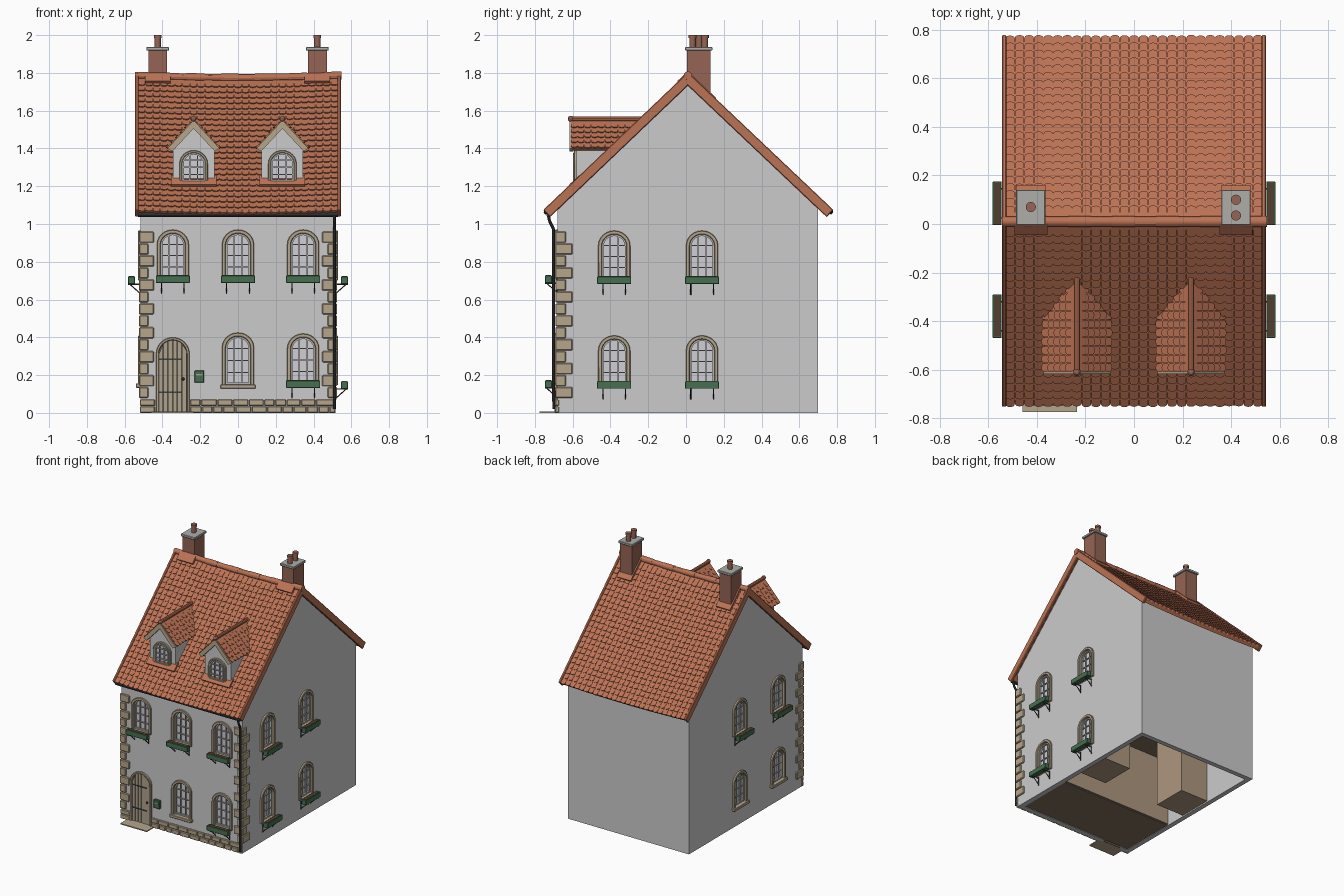
import bpy, bmesh, math, random
from mathutils import Matrix, Vector as V

if "Cube" in bpy.data.objects:
    bpy.data.objects.remove(bpy.data.objects["Cube"])
random.seed(4)

ORANGE, BRICK, STONE = (.50, .17, .09), (.30, .13, .09), (.46, .38, .26)
GREEN, IRON, WOOD = (.06, .16, .08), (.05, .05, .05), (.42, .36, .27)
PANE, WHITE, GREY, BROWN = (.62, .62, .66), (.45, .45, .43), (.42, .42, .40), (.42, .31, .21)
I = Matrix()
parts = {}

def part(name, color=None, smooth=False, bevel=0):
    if name not in parts:
        parts[name] = (bmesh.new(), color, smooth, bevel)
    return parts[name][0]

def loft(bm, a, b, m=I):
    va, vb = [[bm.verts.new(m @ V(p)) for p in loop] for loop in (a, b)]
    n = len(va)
    bm.faces.new(va[::-1])
    bm.faces.new(vb)
    for i in range(n):
        j = (i + 1) % n
        bm.faces.new((va[i], va[j], vb[j], vb[i]))

def prism(bm, pts, y0, y1, m=I):
    loft(bm, [(u, y0, v) for u, v in pts], [(u, y1, v) for u, v in pts], m)

def box(bm, x0, x1, y0, y1, z0, z1, m=I):
    prism(bm, [(x0, z0), (x1, z0), (x1, z1), (x0, z1)], y0, y1, m)

def ring(bm, outer, inner, y0, y1, m=I):
    loops = [[bm.verts.new(m @ V((u, y, v))) for u, v in pts]
             for pts, y in ((outer, y0), (inner, y0), (inner, y1), (outer, y1))]
    n = len(outer)
    for k in range(4):
        a, b = loops[k], loops[(k + 1) % 4]
        for i in range(n):
            j = (i + 1) % n
            bm.faces.new((a[i], a[j], b[j], b[i]))

def rod(bm, p, q, r, m=I, seg=10):
    p, q = m @ V(p), m @ V(q)
    d = q - p
    mat = Matrix.Translation((p + q) / 2) @ d.to_track_quat('Z', 'Y').to_matrix().to_4x4()
    bmesh.ops.create_cone(bm, cap_ends=True, segments=seg, radius1=r, radius2=r, depth=d.length, matrix=mat)

def arch(w, v0, h, rise, n=12):
    arc = [(w / 2 * math.cos(math.pi * i / n), h - rise + rise * math.sin(math.pi * i / n)) for i in range(n + 1)]
    return [(-w / 2, v0), (w / 2, v0)] + arc

def place(x, y, z, deg=0):
    return Matrix.Translation((x, y, z)) @ Matrix.Rotation(math.radians(deg), 4, 'Z')

def frame(o, u, s):
    u, s = V(u).normalized(), V(s).normalized()
    n = u.cross(s)
    if n.z < 0:
        n = -n
    m = Matrix((u, s, n)).transposed().to_4x4()
    m.translation = o
    return m

W, YF, YB, YR = .515, -.68, .70, .01
cut = bmesh.new()

# arched windows: stone surround, sash, glazing bars, pane, then box or sill
def window(m, w=.17, h=.255, flowers=False, sill=False, hole=True):
    t, back = (.02, 0) if hole else (.014, -.022)
    wi, hi = w - 2 * t, h - t
    rise = wi * .47
    inner = arch(wi, 0, hi, rise)
    ring(part('window_surrounds', STONE, False, .003), arch(w, -.008, h, w * .47), inner, -.014, .02, m)
    ring(part('window_sashes', WHITE), inner, arch(wi - .018, .01, hi - .009, rise - .009), back + .004, back + .022, m)
    prism(part('window_panes', PANE), inner, back + .018, back + .026, m)
    bars = part('window_bars', WHITE)
    for u in (-wi / 6, wi / 6):
        top = hi - rise + rise * math.sqrt(1 - (2 * u / wi) ** 2)
        box(bars, u - .003, u + .003, back + .008, back + .02, 0, top, m)
    for k in (1, 2, 3):
        box(bars, -wi / 2, wi / 2, back + .009, back + .02, hi * k / 4 - .003, hi * k / 4 + .003, m)
    if hole:
        prism(cut, arch(wi + .006, -.003, hi + .003, rise + .003), -.03, .06, m)
    if flowers:
        box(part('flower_boxes', GREEN, False, .002), -.09, .09, -.067, -.03, -.027, .012, m)
        box(part('flower_box_soil', (.08, .05, .03)), -.084, .084, -.062, -.035, 0, .014, m)
        for u in (-.06, .06):
            iron = part('flower_box_brackets', IRON)
            rod(iron, (u, -.06, -.027), (u, 0, -.08), .003, m, 6)
            rod(iron, (u, -.004, -.02), (u, -.004, -.085), .003, m, 6)
            rod(iron, (u, -.067, -.029), (u, 0, -.029), .003, m, 6)
    if sill:
        box(part('window_sills', STONE, False, .003), -.093, .093, -.026, .01, -.022, 0, m)

for x in (-.345, 0, .345):
    window(place(x, YF, .715), flowers=True)
window(place(0, YF, .15), h=.275, sill=True)
window(place(.345, YF, .16), h=.26, flowers=True)
for y in (-.38, .085):
    for side in (1, -1):
        window(place(side * W, y, .71, 90 * side), flowers=True)
        window(place(side * W, y, .155, 90 * side), flowers=side > 0, sill=side < 0)

# plank door in a stone arch, with straps, knob and step
md = place(-.345, YF, 0)
door = arch(.148, 0, .385, .074)
ring(part('door_surround', STONE, False, .003), arch(.178, -.0, .40, .088), door, -.016, .02, md)
prism(cut, arch(.152, -.02, .388, .076), -.03, .06, md)
for i in range(6):
    u0, u1 = -.074 + i * .0247, -.074 + (i + 1) * .0247 - .003
    z0, z1 = [.311 + .074 * math.sqrt(max(0, 1 - (u / .074) ** 2)) for u in (u0, u1)]
    prism(part('door_planks', WOOD), [(u0, 0), (u1, 0), (u1, z1), (u0, z0)], -.004, .02, md)
prism(part('door_backing', (.2, .16, .11)), door, .005, .025, md)
for z in (.11, .285):
    box(part('door_straps', IRON), -.074, .05, -.008, 0, z - .004, z + .004, md)
bmesh.ops.create_uvsphere(part('door_knob', IRON, True), u_segments=10, v_segments=6, radius=.008,
                          matrix=md @ Matrix.Translation((.055, -.012, .18)))
box(part('door_step', STONE), -.46, -.235, -.775, YF + .01, 0, .008)
box(part('mailbox', GREEN, False, .003), -.23, -.18, YF - .02, YF, .16, .225)
box(part('mailbox_flap', WOOD), -.222, -.188, YF - .023, YF, .198, .206)

# corner quoins and plinth stones
quoin = part('corner_quoins', STONE, False, .005)
for i in range(14):
    z, long = .078 + i * .0633, i % 2
    for s in (1, -1):
        a, b = s * (W + .01), s * (.445 if long else .475)
        box(quoin, min(a, b), max(a, b), YF - .012, -.635 if long else -.60, z, z + .059)
plinth = part('plinth_stones', STONE, False, .004)
for x0, x1 in ((-.52, -.436), (-.254, .52)):
    for r in range(2):
        x = x0
        while x < x1 - .01:
            w = random.uniform(.05, .09)
            e = x1 if x + w > x1 - .03 else x + w
            box(plinth, x, e - .004, YF - .013, YF + .01, r * .037, r * .037 + .034)
            x = e

# roof: slabs, rounded tiles, verges, ridge
def tiles(bm, m, u0, u1, length, tw, row):
    n = round((u1 - u0) / tw)
    tw = (u1 - u0) / n
    for r in range(int(length / row)):
        s1 = length + .008 - r * row
        s0 = max(0, s1 - row * 1.35)
        for i in range(n):
            c, hw, jig = u0 + (i + .5) * tw, tw * .48, random.uniform(-.002, .002)
            pts = [(c - hw, s0), (c + hw, s0)]
            pts += [(c + hw * math.cos(math.pi * k / 6), s1 - .012 + jig + .012 * math.sin(math.pi * k / 6)) for k in range(7)]
            loft(bm, [(u, s, -.004) for u, s in pts],
                 [(u, s, .001 + .009 * (s - s0) / (s1 - s0)) for u, s in pts], m)

slopes = []
for name, ye in (('front', -.74), ('back', .765)):
    m = frame((0, YR, 1.785), (1, 0, 0), (0, ye - YR, -.715))
    L = math.hypot(ye - YR, .715)
    slopes.append(m)
    slab = part(name + '_roof_slab', ORANGE)
    box(slab, -.53, .53, 0, L, -.028, 0, m)
    long = [e for e in slab.edges if abs(e.verts[0].co.x - e.verts[1].co.x) > .9]
    bmesh.ops.subdivide_edges(slab, edges=long, cuts=9, use_grid_fill=True)
    tiles(part(name + '_roof_tiles', ORANGE), m, -.53, .53, L, .039, .042)
    for s in (1, -1):
        box(part('verge_boards', ORANGE, False, .004), s * .535 - .009, s * .535 + .009, 0, L + .008, -.038, .014, m)
ridge = part('ridge_tiles', ORANGE, True)
for i in range(12):
    x = -.544 + i * .0907
    rod(ridge, (x, YR, 1.786), (x + .094, YR, 1.786), .02 + .002 * (i % 2), seg=12)
for n in ('front_roof_slab', 'back_roof_slab', 'front_roof_tiles', 'back_roof_tiles', 'ridge_tiles'):
    for v in parts[n][0].verts:
        v.co.z -= .012 * max(0, 1 - (v.co.x / .54) ** 2)

# dormers
for x in (-.235, .235):
    m = place(x, -.58, 0)
    prism(part('dormer_walls'), [(-.11, 1.19), (.11, 1.19), (.11, 1.41), (0, 1.53), (-.11, 1.41)], 0, .31, m)
    window(place(x, -.58, 1.225), w=.15, h=.165, hole=False, sill=False)
    box(part('dormer_sills', STONE, False, .002), -.085, .085, -.022, .01, 1.208, 1.222, m)
    chevron = [(-.138, 1.40), (0, 1.55), (.138, 1.40), (.112, 1.385), (0, 1.505), (-.112, 1.385)]
    prism(part('dormer_bargeboards', STONE), chevron, -.038, -.018, m)
    for s in (1, -1):
        f = frame((x, -.61, 1.552), (0, 1, 0), (s * .133, 0, -.147))
        box(part('dormer_roof_slabs', ORANGE), 0, .385, 0, .198, -.024, 0, f)
        tiles(part('dormer_roof_tiles', ORANGE), f, 0, .36, .198, .036, .036)
    rod(part('dormer_ridges', ORANGE, True), (0, -.038, 1.555), (0, .36, 1.555), .013, m)
    bmesh.ops.create_uvsphere(part('dormer_finials', BRICK, True), u_segments=10, v_segments=6, radius=.016,
                              matrix=m @ Matrix.Translation((0, -.03, 1.557)))
    box(part('roof_flashing', ORANGE), x - .12, x + .12, .78, .85, 0, .016, slopes[0])

# chimneys
for s, pots in ((-1, (.07,)), (1, (.035, .10))):
    cx = .425 * s if s < 0 else .42
    stack = part('chimney_stacks', BRICK)
    box(stack, cx - .05, cx + .05, .005, .13, 1.6, 1.925)
    box(part('chimney_caps', GREY, False, .003), cx - .06, cx + .06, -.005, .14, 1.918, 1.937)
    box(part('roof_flashing', ORANGE), cx - .068, cx + .068, 0, .06, 0, .018, slopes[0])
    box(part('roof_flashing', ORANGE), cx - .06, cx + .06, 0, .19, 0, .018, slopes[1])
    for y in pots:
        rod(part('chimney_pots', BRICK, True), (cx, y, 1.93), (cx, y, 1.995), .017, seg=14)
        rod(part('chimney_pots', BRICK, True), (cx, y, 1.984), (cx, y, 2.0), .021, seg=14)

# gutter and downpipe
pipe = part('gutter_and_downpipe', IRON, True)
rod(pipe, (-.53, -.728, 1.05), (.53, -.728, 1.05), .012)
path = [(.51, -.73, 1.05), (.51, -.722, 1.015), (.51, -.702, .975), (.51, -.70, .02)]
for a, b in zip(path, path[1:]):
    rod(pipe, a, b, .008)

# interior: floors, cross wall and chimney breasts
inside = part('interior_floors', (.22, .16, .11))
box(inside, -.48, .48, -.645, .665, .52, .54)
box(inside, -.48, .48, -.645, .665, 1.06, 1.075)
box(inside, -.48, .48, -.645, -.20, .004, .016)
inner_wall = part('interior_walls', BROWN)
box(inner_wall, -.48, .48, -.22, -.19, .01, 1.065)
for s in (1, -1):
    a, b = sorted((s * .48, s * .24))
    box(inner_wall, a, b, -.03, .24, .01, 1.06)

# walls: hollow gabled shell, open below, with window and door openings
def gable(y0, y1, z0, drop):
    e = [1.785 - drop - (YR - y0) * .953, 1.785 - drop - (y1 - YR) * .947]
    return [(y0, z0), (y1, z0), (y1, e[1]), (YR, 1.785 - drop), (y0, e[0])]
walls = part('house_walls')
g = gable(YF, YB, 0, .03)
loft(walls, [(-W, y, z) for y, z in g], [(W, y, z) for y, z in g])
hollow = bmesh.new()
g = gable(YF + .037, YB - .037, -.1, .07)
loft(hollow, [(-W + .037, y, z) for y, z in g], [(W - .037, y, z) for y, z in g])

def emit(name, bm):
    bmesh.ops.recalc_face_normals(bm, faces=bm.faces)
    me = bpy.data.meshes.new(name)
    bm.to_mesh(me)
    bm.free()
    ob = bpy.data.objects.new(name, me)
    bpy.context.collection.objects.link(ob)
    return ob

mats = {}
for name, (bm, color, smooth, bevel) in parts.items():
    ob = emit(name, bm)
    bpy.ops.object.select_all(action='DESELECT')
    bpy.context.view_layer.objects.active = ob
    ob.select_set(True)
    if color:
        if color not in mats:
            mats[color] = bpy.data.materials.new('paint')
            mats[color].diffuse_color = (*color, 1)
        ob.data.materials.append(mats[color])
    if bevel:
        mod = ob.modifiers.new('bevel', 'BEVEL')
        mod.width, mod.segments = bevel, 1
    if smooth:
        bpy.ops.object.shade_smooth_by_angle()
    if name == 'house_walls':
        for cname, cbm in (('hollow_cutter', hollow), ('opening_cutter', cut)):
            c = emit(cname, cbm)
            c.hide_render = True
            mod = ob.modifiers.new(cname, 'BOOLEAN')
            mod.operation, mod.solver, mod.object = 'DIFFERENCE', 'EXACT', c
            bpy.ops.object.modifier_apply(modifier=mod.name)
            bpy.data.objects.remove(c)

for m in bpy.data.materials:
    if m.users and not m.is_grease_pencil:
        m.use_nodes = True
        m.node_tree.nodes["Principled BSDF"].inputs["Base Color"].default_value = m.diffuse_color
